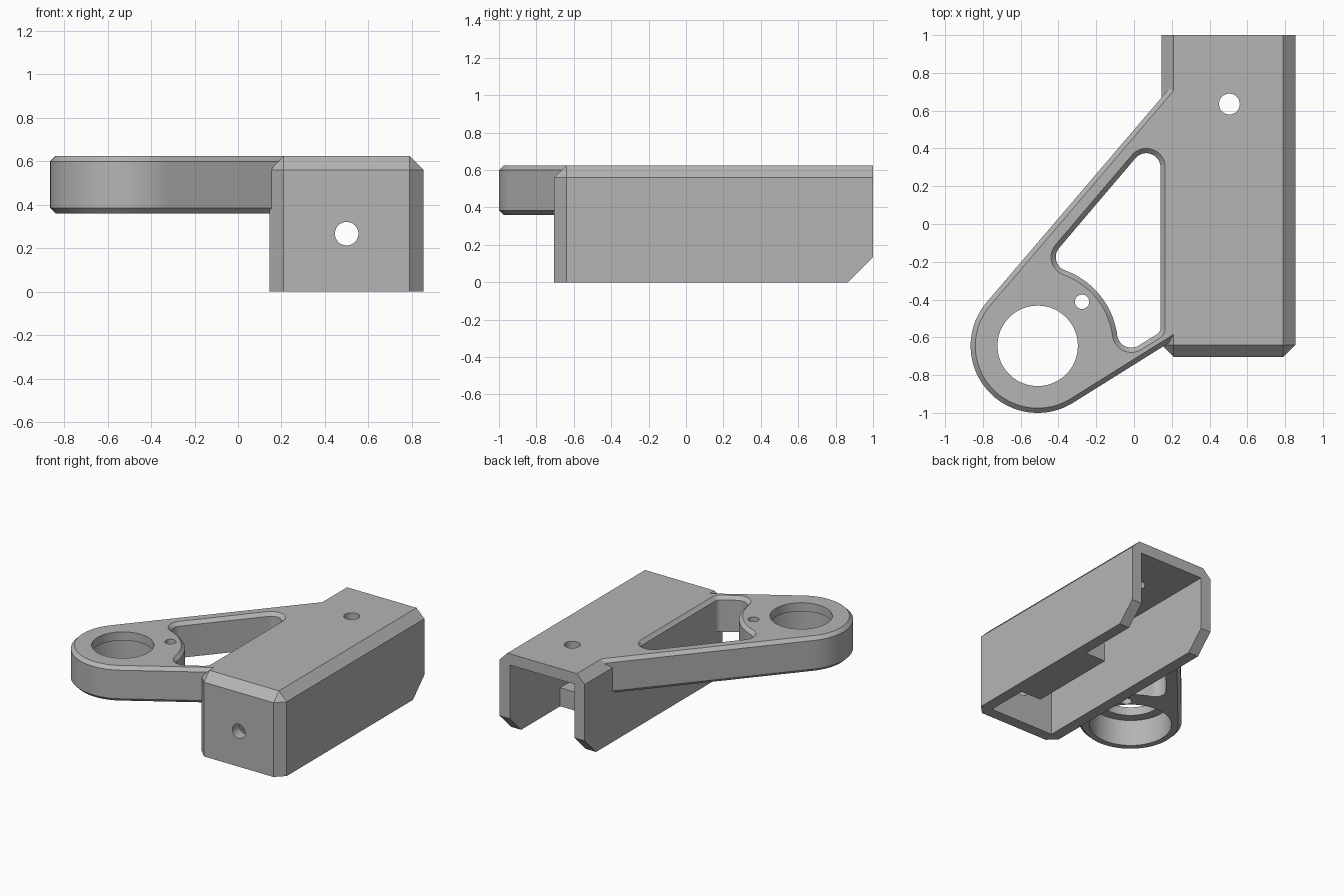
import bpy, bmesh
from math import cos, sin, radians
from mathutils import Vector, Matrix

cube = bpy.data.objects.get("Cube")
if cube:
    bpy.data.objects.remove(cube, do_unlink=True)

grey = bpy.data.materials.new("plain grey")
grey.use_nodes = True
grey.diffuse_color = (0.46, 0.46, 0.46, 1)
grey.node_tree.nodes["Principled BSDF"].inputs["Base Color"].default_value = (0.46, 0.46, 0.46, 1)

LEFT, RIGHT, FRONT, BACK, TOP = 0.145, 0.855, -0.705, 1.0, 0.625
WALL, CHAMFER, EDGE, ARM_BASE = 0.085, 0.065, 0.025, 0.36
RING = Vector((-0.51, -0.645))


def finish(name, bm):
    bmesh.ops.recalc_face_normals(bm, faces=bm.faces)
    mesh = bpy.data.meshes.new(name)
    bm.to_mesh(mesh)
    bm.free()
    mesh.materials.append(grey)
    obj = bpy.data.objects.new(name, mesh)
    bpy.context.collection.objects.link(obj)
    return obj


def loft(name, rings):
    """Closed solid through rings of equal point count."""
    bm = bmesh.new()
    loops = [[bm.verts.new(p) for p in ring] for ring in rings]
    count = len(loops[0])
    for low, high in zip(loops, loops[1:]):
        for i in range(count):
            j = (i + 1) % count
            bm.faces.new((low[i], low[j], high[j], high[i]))
    bm.faces.new(loops[0][::-1])
    bm.faces.new(loops[-1])
    return finish(name, bm)


def arc(centre, r, start, end, steps=16):
    angles = [radians(start + (end - start) * i / steps) for i in range(steps + 1)]
    return [Vector((centre[0] + r * cos(a), centre[1] + r * sin(a))) for a in angles]


def grow(points, d):
    """Mitred offset of a counter-clockwise outline."""
    result = []
    for i, p in enumerate(points):
        a = (p - points[i - 1]).normalized()
        b = (points[(i + 1) % len(points)] - p).normalized()
        na, nb = Vector((a.y, -a.x)), Vector((b.y, -b.x))
        result.append(p + (na + nb) * d / (1 + na.dot(nb)))
    return result


def prism(name, outline, levels):
    return loft(name, [[(p.x, p.y, z) for p in grow(outline, d)] for z, d in levels])


def box(name, low, high):
    bm = bmesh.new()
    size = [h - l for l, h in zip(low, high)]
    mid = [(h + l) / 2 for l, h in zip(low, high)]
    bmesh.ops.create_cube(bm, size=1, matrix=Matrix.Translation(mid) @ Matrix.Diagonal((*size, 1)))
    return finish(name, bm)


def cylinder(name, centre, r, depth, axis="Z", sides=48):
    bm = bmesh.new()
    turn = Matrix.Rotation(radians(90), 4, "X") if axis == "Y" else Matrix()
    bmesh.ops.create_cone(bm, cap_ends=True, segments=sides, radius1=r, radius2=r,
                          depth=depth, matrix=Matrix.Translation(centre) @ turn)
    return finish(name, bm)


def combine(target, tool, operation):
    tool.hide_render = True
    mod = target.modifiers.new(operation.title(), "BOOLEAN")
    mod.object, mod.operation, mod.solver = tool, operation, "EXACT"
    bpy.context.view_layer.objects.active = target
    bpy.ops.object.modifier_apply(modifier=mod.name)
    bpy.data.objects.remove(tool, do_unlink=True)


# Channel body: side profile with the lower back corner cut off
profile = [(FRONT, 0), (BACK - 0.135, 0), (BACK, 0.135), (BACK, TOP), (FRONT, TOP)]
bracket = loft("bracket", [[(x, y, z) for y, z in profile] for x in (LEFT, RIGHT)])

# Chamfer the upper edges and the front corners
bm = bmesh.new()
bm.from_mesh(bracket.data)


def chamfered(edge):
    mid = (edge.verts[0].co + edge.verts[1].co) / 2
    upper = mid.z > TOP - 0.01 and mid.y < BACK - 0.01
    return upper or (mid.y < FRONT + 0.01 and mid.z > 0.1)


bmesh.ops.bevel(bm, geom=[e for e in bm.edges if chamfered(e)], offset=CHAMFER,
                segments=1, affect="EDGES")
bm.to_mesh(bracket.data)
bm.free()

# Side arm: round end with two straight tangents running into the channel
round_end = arc(RING, 0.355, 139.5, 302, 48)


def run_to(p, angle, x):
    direction = Vector((-sin(radians(angle)), cos(radians(angle))))
    return p + direction * ((x - p.x) / direction.x)


outline = round_end + [run_to(round_end[-1], 302, 0.3), run_to(round_end[0], 139.5, 0.3)]
arm = prism("arm", outline, [(ARM_BASE, -EDGE), (ARM_BASE + EDGE, 0),
                             (TOP - EDGE, 0), (TOP, -EDGE)])
combine(bracket, arm, "UNION")

# Hollow of the channel, open below and at the back
combine(bracket, box("hollow", (LEFT + WALL, FRONT + WALL, -0.1),
                     (RIGHT - WALL, BACK + 0.1, TOP - WALL)), "DIFFERENCE")

# Rounded triangular window with a chamfered upper rim
near, far = [RING + 0.5 * Vector((cos(radians(a)), sin(radians(a)))) for a in (7.5, 70)]
window = (arc((0.065, 0.3), 0.075, 0, 139.5) + arc(far, 0.075, 139.5, 250)
          + arc(RING, 0.425, 70, 7.5, 24)[1:-1] + arc(near, 0.075, 187.5, 302)
          + arc((0.1, -0.55), 0.04, 302, 360, 8))
combine(bracket, prism("window", window, [(0.3, 0), (TOP - EDGE, 0), (TOP, EDGE),
                                          (TOP + 0.1, EDGE)]), "DIFFERENCE")

# Stepped bore in the round end, and the screw holes
holes = [
    ("ring_bore", (RING.x, RING.y, 0.5), 0.213, 0.6, "Z"),
    ("ring_counterbore", (RING.x, RING.y, 0.41), 0.285, 0.3, "Z"),
    ("arm_hole", (-0.275, -0.412, 0.5), 0.038, 0.6, "Z"),
    ("roof_hole", (0.505, 0.635, 0.6), 0.055, 0.3, "Z"),
    ("front_hole", (0.5, FRONT, 0.267), 0.054, 0.4, "Y"),
]
for hole in holes:
    combine(bracket, cylinder(*hole), "DIFFERENCE")

# Retaining block low on the inner wall
catch = box("catch", (0.6, -0.3, 0), (RIGHT - WALL + 0.02, 0.4, 0.14))
combine(bracket, catch, "UNION")

# Smooth the curves, keep the edges sharp
bpy.ops.object.select_all(action="DESELECT")
bracket.select_set(True)
bpy.context.view_layer.objects.active = bracket
bpy.ops.object.shade_smooth_by_angle(angle=radians(25))
